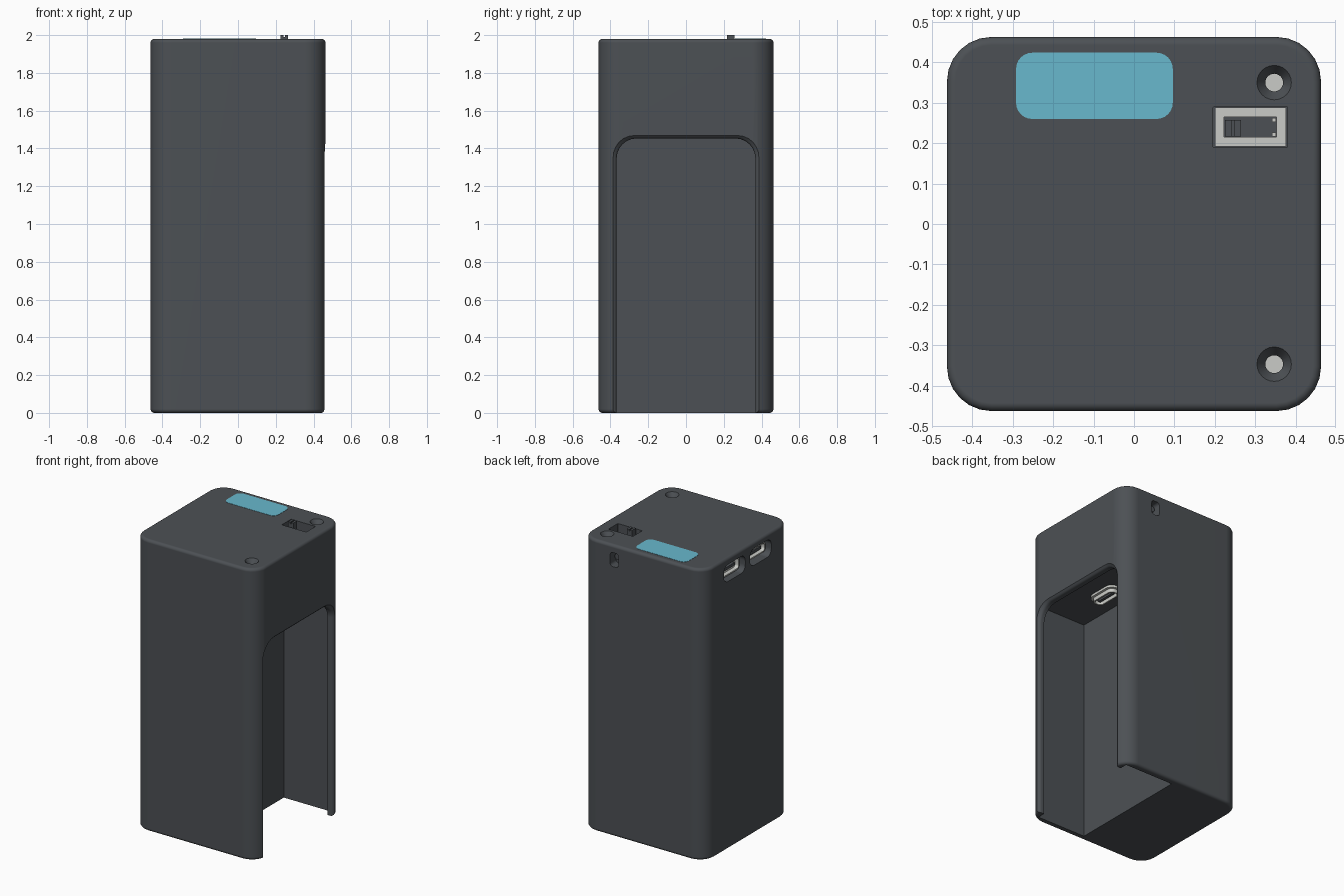
import bpy, bmesh, math

if "Cube" in bpy.data.objects:
    bpy.data.objects.remove(bpy.data.objects["Cube"])


def material(name, r, g, b):
    m = bpy.data.materials.new(name)
    m.use_nodes = True
    m.diffuse_color = (r, g, b, 1)
    m.node_tree.nodes["Principled BSDF"].inputs["Base Color"].default_value = (r, g, b, 1)
    return m


CASE = material("dark grey plastic", 0.073, 0.081, 0.090)
METAL = material("light grey metal", 0.59, 0.60, 0.57)
BLUE = material("light blue panel", 0.14, 0.48, 0.61)

AXES = {
    "X": lambda u, v, d: (d, u, v),
    "Y": lambda u, v, d: (u, d, v),
    "Z": lambda u, v, d: (u, v, d),
}


def rounded_rect(hw, hh, r, steps=6):
    """Outline points of a rounded rectangle, counter-clockwise."""
    pts = []
    for q, (sx, sy) in enumerate([(1, 1), (-1, 1), (-1, -1), (1, -1)]):
        for i in range(steps + 1):
            a = math.pi / 2 * (q + i / steps)
            pts.append((sx * (hw - r) + r * math.cos(a), sy * (hh - r) + r * math.sin(a)))
    return pts


def loft(name, axis, centre, levels, mat):
    """Solid through rounded rectangles: levels of (depth, half width, half height, radius)."""
    bm = bmesh.new()
    rings = []
    for d, hw, hh, r in levels:
        rings.append([bm.verts.new(AXES[axis](centre[0] + u, centre[1] + v, d))
                      for u, v in rounded_rect(hw, hh, r)])
    for a, b in zip(rings, rings[1:]):
        for i in range(len(a)):
            j = (i + 1) % len(a)
            bm.faces.new((a[i], a[j], b[j], b[i]))
    bm.faces.new(rings[0])
    bm.faces.new(rings[-1])
    bmesh.ops.remove_doubles(bm, verts=bm.verts, dist=1e-5)
    bmesh.ops.recalc_face_normals(bm, faces=bm.faces)
    mesh = bpy.data.meshes.new(name)
    bm.to_mesh(mesh)
    bm.free()
    mesh.materials.append(mat)
    ob = bpy.data.objects.new(name, mesh)
    bpy.context.collection.objects.link(ob)
    return ob


def smooth(ob):
    bpy.ops.object.select_all(action="DESELECT")
    ob.select_set(True)
    bpy.context.view_layer.objects.active = ob
    bpy.ops.object.shade_smooth_by_angle(angle=math.radians(32))


def prism(name, axis, centre, d0, d1, hw, hh, r, mat):
    ob = loft(name, axis, centre, [(d0, hw, hh, r), (d1, hw, hh, r)], mat)
    smooth(ob)
    return ob


def cup(name, axis, centre, back, front, floor, hw, hh, r, wall, mat):
    """Open shell with a rim at front and an inner floor."""
    inner = (hw - wall, hh - wall, max(r - wall, 0.001))
    ob = loft(name, axis, centre, [(back, hw, hh, r), (front, hw, hh, r),
                                   (front, *inner), (floor, *inner)], mat)
    smooth(ob)
    return ob


# Case body with rounded upright corners and small fillets at top and bottom
HALF, HEIGHT, CORNER, FILLET = 0.463, 1.98, 0.11, 0.02
arc = [(FILLET * (1 - math.cos(t)), FILLET * (1 - math.sin(t)))
       for t in [math.pi / 2 * i / 4 for i in range(5)]]
bottom = sorted((z, HALF - s, HALF - s, CORNER - s) for s, z in arc)
top = [(HEIGHT - z, hw, hh, r) for z, hw, hh, r in reversed(bottom)]
case = loft("case_body", "Z", (0, 0), bottom + top, CASE)

# Cutters: battery bay, and a narrower arched doorway with a rounded lip
BAY_TOP, DOOR_TOP, BELOW = 1.50, 1.453, 0.4
bay_hh, door_hh = (BAY_TOP + BELOW) / 2, (DOOR_TOP + BELOW) / 2
cutters = [loft("bay_cutter", "X", (0, BAY_TOP - bay_hh),
                [(0.05, 0.42, bay_hh, 0.001), (0.415, 0.42, bay_hh, 0.001)], CASE)]
lip = []
for d, side, rise in [(0.38, 0, 0), (0.436, 0, 0), (0.445, 0.003, 0.001), (0.451, 0.009, 0.004),
                      (0.456, 0.018, 0.008), (0.463, 0.024, 0.016), (0.5, 0.03, 0.02)]:
    lip.append((d, 0.367 + side, door_hh + rise, 0.105 + rise))
cutters.append(loft("doorway_cutter", "X", (0, DOOR_TOP - door_hh), lip, CASE))

# Cutters: countersunk screw holes, switch well, side ports, rear slot
SCREWS = [(0.347, 0.35), (0.347, -0.347)]
for p in SCREWS:
    cutters.append(loft("screw_cutter", "Z", p,
                        [(d, r, r, r) for d, r in [(1.90, 0.022), (1.95, 0.022), (1.982, 0.044), (2.0, 0.044)]], CASE))
SWITCH = (0.288, 0.24)
cutters.append(loft("switch_cutter", "Z", SWITCH,
                    [(1.86, 0.092, 0.05, 0.002), (2.0, 0.092, 0.05, 0.002)], CASE))
# Each port: centre, and half height of its metal shell
PORTS = [((0.14, 1.877), 0.043), ((-0.14, 1.88), 0.034)]
for p, shell in PORTS:
    cutters.append(loft("port_cutter", "X", p,
                        [(-0.5, 0.115, 0.058, 0.045), (-0.40, 0.115, 0.058, 0.045)], CASE))
SLOT = (0.215, 1.88)
cutters.append(loft("slot_cutter", "Y", SLOT,
                    [(0.40, 0.031, 0.048, 0.02), (0.5, 0.031, 0.048, 0.02)], CASE))

bpy.context.view_layer.objects.active = case
for c in cutters:
    c.hide_render = True
    mod = case.modifiers.new("cut", "BOOLEAN")
    mod.operation, mod.solver, mod.object = "DIFFERENCE", "EXACT", c
    bpy.ops.object.modifier_apply(modifier=mod.name)
    bpy.data.objects.remove(c)
smooth(case)
# Keep the large faces flat beside their fillets
weighted = case.modifiers.new("flat_faces", "WEIGHTED_NORMAL")
weighted.keep_sharp = True
bpy.ops.object.modifier_apply(modifier=weighted.name)

# Blue panel set almost flush in the top
prism("top_panel", "Z", (-0.098, 0.342), 1.975, 1.9815, 0.194, 0.082, 0.04, BLUE)

# Screw heads at the bottom of the countersinks
for i, p in enumerate(SCREWS):
    prism(f"screw_{i + 1}", "Z", p, 1.89, 1.935, 0.022, 0.022, 0.022, METAL)

# Slide switch: metal frame, dark slot floor, lever with a notched tip, contact pins
cup("switch_frame", "Z", SWITCH, 1.85, 1.91, 1.87, 0.088, 0.048, 0.002, 0.023, METAL)
prism("switch_floor", "Z", SWITCH, 1.865, 1.88, 0.067, 0.0255, 0.001, CASE)
prism("switch_lever", "Z", (0.245, 0.237), 1.87, 1.99, 0.02, 0.021, 0.001, CASE)
for side in (-1, 1):
    prism("lever_ridge", "Z", (0.245 + side * 0.012, 0.237), 1.985, 2.0, 0.008, 0.021, 0.001, CASE)
    prism("switch_pin", "Z", (0.347, SWITCH[1] + side * 0.018), 1.87, 1.885, 0.005, 0.005, 0.001, METAL)

# Side sockets with a dark tongue inside each shell
for i, (p, shell) in enumerate(PORTS):
    cup(f"side_socket_{i + 1}", "X", p, -0.39, -0.43, -0.402, 0.1, shell, 0.028, 0.009, METAL)
    prism(f"side_tongue_{i + 1}", "X", p, -0.39, -0.42, 0.065, 0.009, 0.002, CASE)

# Connector hanging from the bay ceiling
bay_spot = (0.2, -0.03)
prism("bay_connector_base", "Z", bay_spot, 1.485, 1.505, 0.055, 0.112, 0.05, METAL)
cup("bay_connector", "Z", bay_spot, 1.49, 1.46, 1.484, 0.038, 0.095, 0.034, 0.009, METAL)
prism("bay_tongue", "Z", bay_spot, 1.49, 1.465, 0.009, 0.065, 0.002, CASE)

# Indicator lens in the rear slot
prism("rear_lens", "Y", (SLOT[0], SLOT[1] + 0.01), 0.395, 0.43, 0.02, 0.02, 0.02, CASE)
